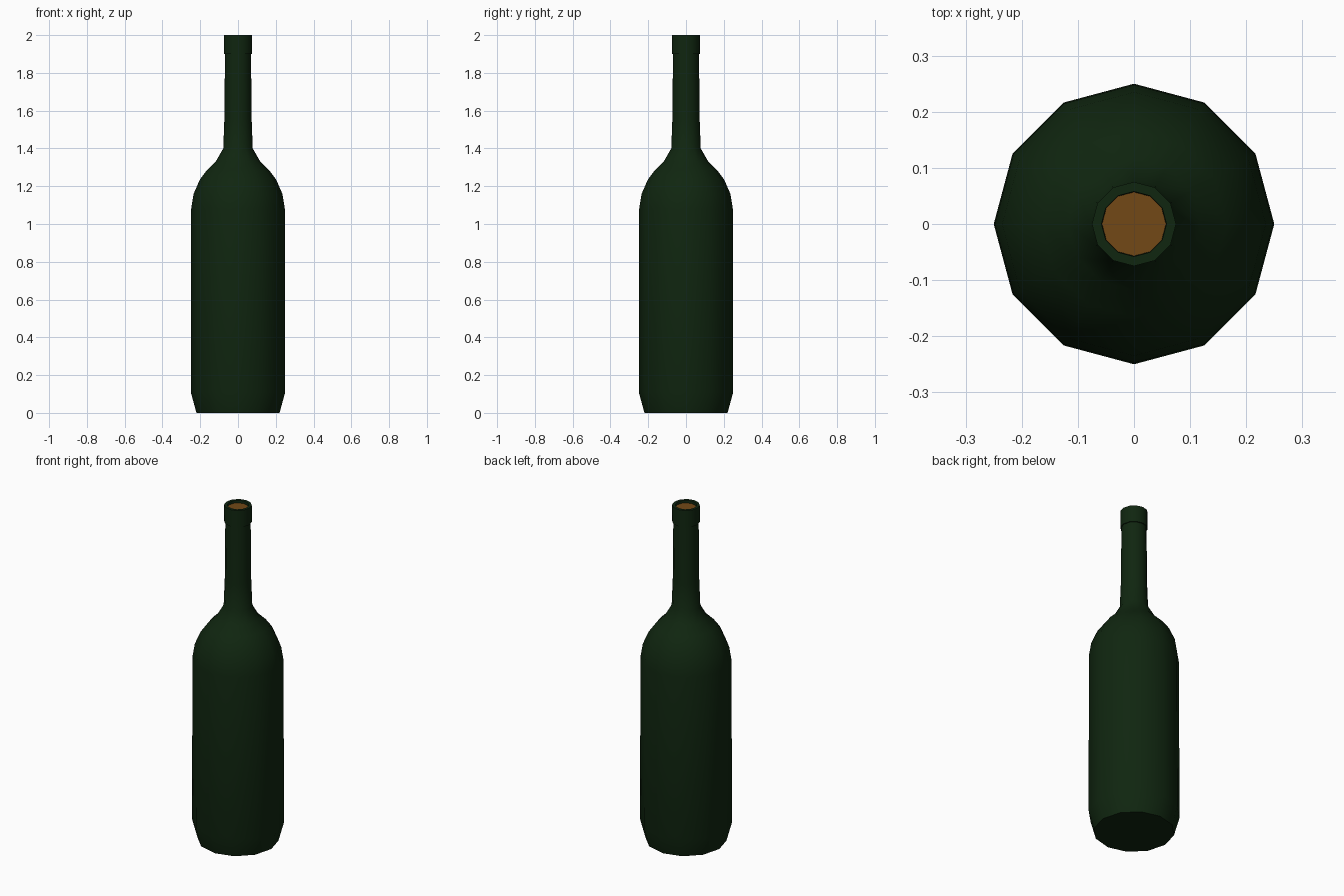
import bpy, bmesh
from math import cos, sin, pi, radians

SIDES = 12

cube = bpy.data.objects.get("Cube")
if cube:
    bpy.data.objects.remove(cube, do_unlink=True)


def material(name, rgb):
    mat = bpy.data.materials.new(name)
    mat.use_nodes = True
    mat.diffuse_color = (*rgb, 1)
    bsdf = next(n for n in mat.node_tree.nodes if n.type == "BSDF_PRINCIPLED")
    bsdf.inputs["Base Color"].default_value = (*rgb, 1)
    bsdf.inputs["Roughness"].default_value = 0.5
    return mat


def lathe(name, profile, mat, cap_top=False):
    """Turn a (radius, height) profile around z, closing the bottom."""
    bm = bmesh.new()
    rings = [[bm.verts.new((r * cos(2 * pi * i / SIDES), r * sin(2 * pi * i / SIDES), z))
              for i in range(SIDES)] for r, z in profile]
    for low, high in zip(rings, rings[1:]):
        for i in range(SIDES):
            j = (i + 1) % SIDES
            bm.faces.new((low[i], low[j], high[j], high[i]))
    bm.faces.new(rings[0][::-1])
    if cap_top:
        bm.faces.new(rings[-1])
    mesh = bpy.data.meshes.new(name)
    bm.to_mesh(mesh)
    bm.free()
    mesh.materials.append(mat)
    obj = bpy.data.objects.new(name, mesh)
    bpy.context.collection.objects.link(obj)
    bpy.ops.object.select_all(action="DESELECT")
    obj.select_set(True)
    bpy.context.view_layer.objects.active = obj
    bpy.ops.object.shade_smooth_by_angle(angle=radians(50))
    return obj


glass = material("dark green glass", (0.005, 0.019, 0.005))
cork = material("cork brown", (0.17, 0.066, 0.008))

# Bottle: tapered foot, body, shoulder, neck, lip and inside of the mouth
lathe("bottle", [
    (0.22, 0), (0.25, 0.11), (0.248, 1.08), (0.235, 1.16), (0.202, 1.235),
    (0.165, 1.285), (0.118, 1.33), (0.078, 1.4), (0.072, 1.56), (0.069, 1.9),
    (0.075, 1.9), (0.075, 2), (0.058, 2), (0.056, 1.96),
], glass)

# Cork stopper sitting just below the rim
lathe("cork_stopper", [(0.055, 1.8), (0.057, 1.985)], cork, cap_top=True)
